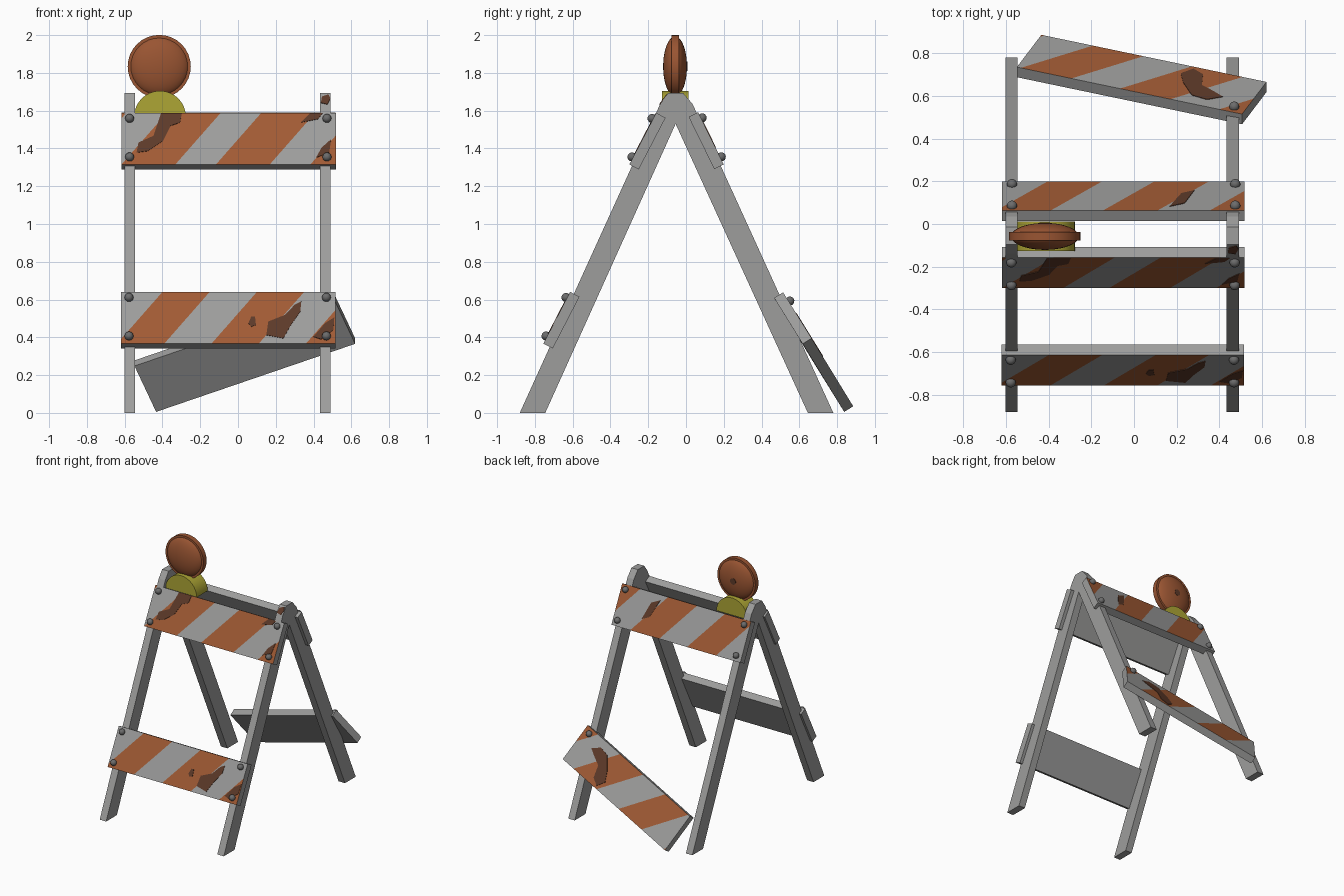
import bpy, bmesh, math
from mathutils import Vector, Matrix

cube = bpy.data.objects.get("Cube")
if cube:
    bpy.data.objects.remove(cube, do_unlink=True)


def material(name, rgb):
    m = bpy.data.materials.new(name)
    m.use_nodes = True
    m.diffuse_color = (*rgb, 1)
    m.node_tree.nodes["Principled BSDF"].inputs["Base Color"].default_value = (*rgb, 1)
    return m


GREY = material("weathered_grey", (0.34, 0.34, 0.335))
ORANGE = material("faded_orange", (0.36, 0.105, 0.035))
RUST = material("dark_rust", (0.11, 0.042, 0.022))
STEEL = material("bolt_grey", (0.15, 0.15, 0.15))
LENS = material("lamp_brown_orange", (0.32, 0.09, 0.032))
YELLOW = material("lamp_yellow", (0.42, 0.38, 0.035))


def finish(name, bm, mats, matrix=None, smooth=False):
    bmesh.ops.recalc_face_normals(bm, faces=bm.faces[:])
    me = bpy.data.meshes.new(name)
    bm.to_mesh(me)
    bm.free()
    for m in mats:
        me.materials.append(m)
    ob = bpy.data.objects.new(name, me)
    bpy.context.collection.objects.link(ob)
    if matrix:
        ob.matrix_world = matrix
    if smooth:
        bpy.ops.object.select_all(action='DESELECT')
        ob.select_set(True)
        bpy.context.view_layer.objects.active = ob
        bpy.ops.object.shade_smooth_by_angle(angle=math.radians(35))
    return ob


def prism(name, points, depth, mat, matrix, smooth=False):
    """Polygon in the local xy plane, extruded along local z."""
    bm = bmesh.new()
    face = bm.faces.new([bm.verts.new((x, y, 0)) for x, y in points])
    out = bmesh.ops.extrude_face_region(bm, geom=[face])
    verts = [v for v in out["geom"] if isinstance(v, bmesh.types.BMVert)]
    bmesh.ops.translate(bm, verts=verts, vec=(0, 0, depth))
    return finish(name, bm, [mat], matrix, smooth)


def frame(origin, along, up):
    """Matrix with x along a board, y up its face and z outward."""
    u = Vector(along).normalized()
    v = Vector(up)
    v = (v - u * v.dot(u)).normalized()
    m = Matrix((u, v, u.cross(v))).transposed().to_4x4()
    m.translation = origin
    return m


LENGTH, HEIGHT, THICK, PERIOD, SLANT = 1.135, 0.308, 0.056, 0.5, 0.78


def board(name, matrix, start, stripe, bolts, patches):
    """Plank with slanted stripes cut into its outer face, bolts and rust."""
    bm = bmesh.new()
    bmesh.ops.create_cube(bm, size=1, matrix=Matrix.Translation((LENGTH / 2, HEIGHT / 2, -THICK / 2))
                          @ Matrix.Diagonal((LENGTH, HEIGHT, THICK, 1)))
    for k in range(-1, 3):
        for edge in (start, start + stripe):
            bmesh.ops.bisect_plane(bm, geom=bm.verts[:] + bm.edges[:] + bm.faces[:],
                                   plane_co=(edge + k * PERIOD, 0, 0), plane_no=(1, -SLANT, 0))
    for f in bm.faces:
        c = f.calc_center_median()
        if c.z > -0.001 and (c.x - SLANT * c.y - start) % PERIOD < stripe:
            f.material_index = 1
    finish(name, bm, [GREY, ORANGE], matrix)
    for i, (x, y) in enumerate(bolts):
        bm = bmesh.new()
        bmesh.ops.create_uvsphere(bm, u_segments=12, v_segments=8, radius=0.024)
        finish(f"{name}_bolt_{i + 1}", bm, [STEEL], matrix @ Matrix.Translation((x, y, 0.006)), True)
    for i, pts in enumerate(patches):
        prism(f"{name}_rust_{i + 1}", pts, 0.003, RUST, matrix)


# A-shaped leg pairs
side = [(-.88, 0), (-.745, 0), (-.055, 1.53), (.645, 0), (.78, 0),
        (.035, 1.635), (-.015, 1.693), (-.095, 1.693), (-.137, 1.635)]
for name, x in (("right_legs", -0.602), ("left_legs", 0.434)):
    prism(name, side, 0.057, GREY, frame((x, 0, 0), (0, 1, 0), (0, 0, 1)))
prism("leg_top_rust", [(.005, 0), (.04, -.01), (.055, .03), (.045, .055), (.01, .04)], 0.004, RUST,
      frame((0.434, -.133, 1.64), (1, 0, 0), (0, .042, .058)))

# Striped boards
BOLTS = [(x, y) for x in (0.043, 1.088) for y in (0.042, 0.272)]
board("front_top_board", frame((-.617, -.30, 1.315), (1, 0, 0), (0, .143, .275)), 0.0, 0.285, BOLTS, [
    [(.21, .305), (.32, .305), (.31, .25), (.26, .23), (.22, .14), (.14, .08), (.08, .07), (.09, .13), (.17, .17)],
    [(.95, .25), (1.0, .305), (1.065, .305), (1.04, .27)],
    [(1.03, .04), (1.06, .1), (1.11, .15), (1.1, .07)]])
board("front_lower_board", frame((-.62, -.755, .367), (1, 0, 0), (0, .142, .275)), -0.02, 0.25, BOLTS, [
    [(.675, .12), (.69, .16), (.71, .16), (.715, .11), (.69, .1)],
    [(.77, .05), (.78, .13), (.87, .17), (.92, .23), (.955, .25), (.95, .19), (.9, .11), (.86, .03)],
    [(1.02, .04), (1.08, .12), (1.13, .155), (1.125, .08), (1.06, .025)]])
board("back_top_board", frame((.517, .20, 1.315), (-1, 0, 0), (0, -.135, .275)), 0.165, 0.255, BOLTS, [
    [(.35, .27), (.295, .13), (.235, .10), (.28, .235)]])
board("back_loose_board", frame((.62, .665, .395), (-1.062, .222, -.363), (-.112, -.152, .245)),
      0.12, 0.255, [(0.055, 0.268)], [
    [(.14, .2), (.2, .25), (.28, .24), (.36, .15), (.40, .08), (.36, .02), (.30, .05), (.27, .14), (.2, .17)]])

# Warning lamp: half-round base, lens, rim and rear cap
arc = [(0.137 * math.cos(math.pi * i / 16), 0.137 * math.sin(math.pi * i / 16)) for i in range(17)]
prism("lamp_base", arc, 0.138, YELLOW, frame((-.413, .012, 1.568), (1, 0, 0), (0, 0, 1)), True)
centre = Matrix.Translation((-.417, -.058, 1.834))
turn = centre @ Matrix.Rotation(math.radians(90), 4, 'X')
bm = bmesh.new()
bmesh.ops.create_uvsphere(bm, u_segments=32, v_segments=20, radius=1)
bmesh.ops.scale(bm, verts=bm.verts[:], vec=(0.159, 0.159, 0.063))
finish("lamp_lens", bm, [LENS], turn, True)
bm = bmesh.new()
bmesh.ops.create_cone(bm, cap_ends=True, segments=32, radius1=0.167, radius2=0.167, depth=0.04)
finish("lamp_rim", bm, [LENS], turn, True)
bm = bmesh.new()
bmesh.ops.create_cone(bm, cap_ends=True, segments=16, radius1=0.025, radius2=0.025, depth=0.006)
finish("lamp_rear_cap", bm, [RUST], turn @ Matrix.Translation((0, 0, -0.062)), True)
